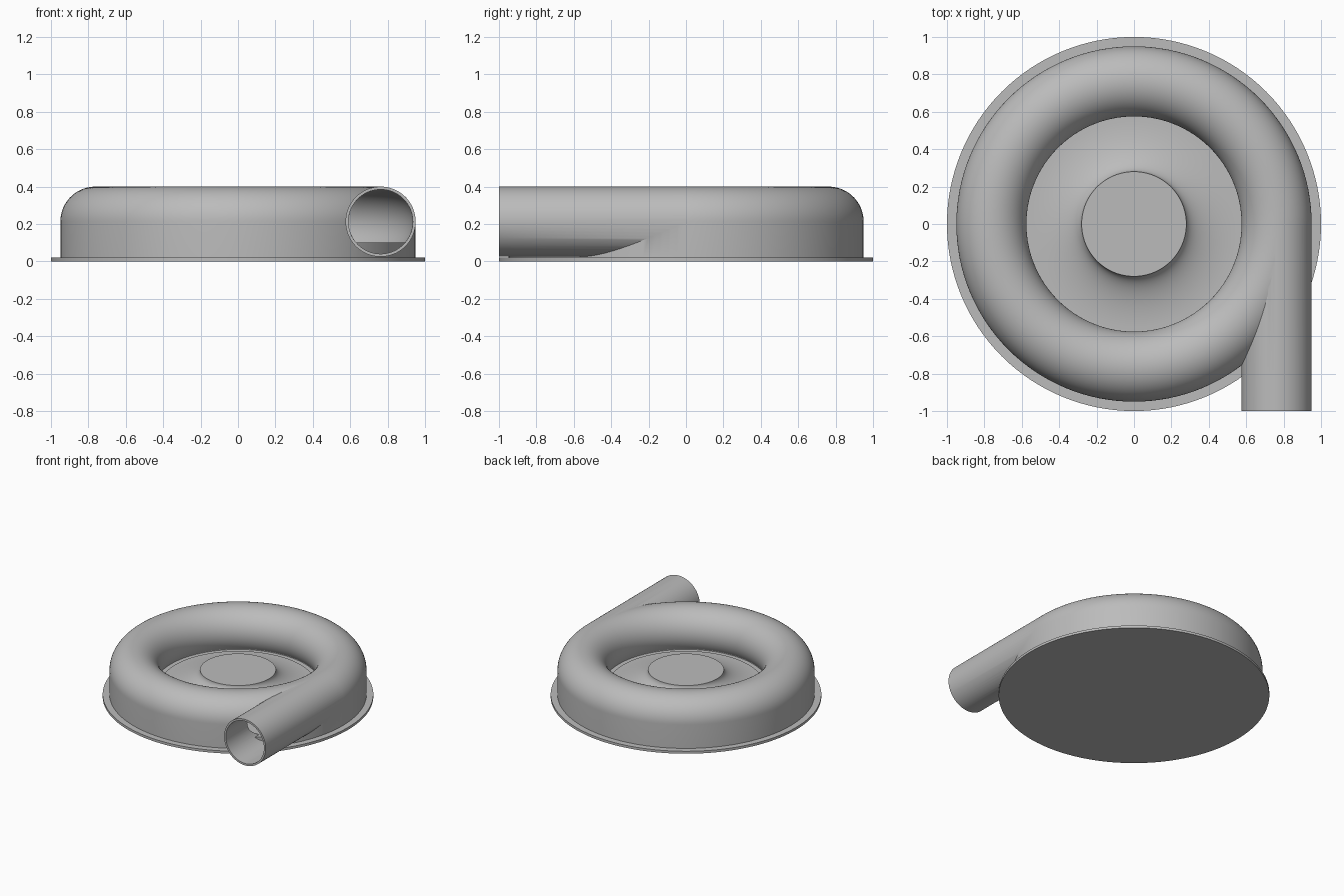
import bpy
import math
from mathutils import Vector

if "Cube" in bpy.data.objects:
    bpy.data.objects.remove(bpy.data.objects["Cube"], do_unlink=True)

RING, TUBE, BORE, MID = 0.7625, 0.1875, 0.172, 0.2125
FLOOR, PLATE, SEGS = 0.1, 0.02, 128

grey = bpy.data.materials.new("cast grey")
grey.use_nodes = True
colour = (0.5, 0.5, 0.5, 1)
grey.diffuse_color = colour
grey.node_tree.nodes["Principled BSDF"].inputs["Base Color"].default_value = colour


def make_object(name, verts, faces):
    mesh = bpy.data.meshes.new(name)
    mesh.from_pydata(verts, [], faces)
    mesh.materials.append(grey)
    obj = bpy.data.objects.new(name, mesh)
    bpy.context.collection.objects.link(obj)
    # consistent outward normals
    import bmesh
    bm = bmesh.new()
    bm.from_mesh(mesh)
    bmesh.ops.remove_doubles(bm, verts=bm.verts, dist=1e-5)
    bmesh.ops.recalc_face_normals(bm, faces=bm.faces)
    bm.to_mesh(mesh)
    bm.free()
    return obj


def arc(cx, cz, rx, rz, start, end, steps):
    angles = [math.radians(start + (end - start) * i / steps) for i in range(steps + 1)]
    return [(cx + rx * math.cos(a), cz + rz * math.sin(a)) for a in angles]


def revolve(name, profile, closed):
    """Spin an (r, z) profile about z; an open profile gets flat end caps."""
    n = len(profile)
    verts = []
    for s in range(SEGS):
        a = math.tau * s / SEGS
        verts += [(r * math.cos(a), r * math.sin(a), z) for r, z in profile]
    faces = []
    for s in range(SEGS):
        t = (s + 1) % SEGS
        for i in range(n if closed else n - 1):
            j = (i + 1) % n
            faces.append((s * n + i, t * n + i, t * n + j, s * n + j))
    if not closed:
        faces += [tuple(s * n + k for s in range(SEGS)) for k in (0, n - 1)]
    return make_object(name, verts, faces)


def pipe(name, radius, y0, y1):
    """Solid cylinder along y on the outlet axis."""
    ring = arc(RING, MID, radius, radius, 0, 360, 64)[:-1]
    n = len(ring)
    verts = [(x, y, z) for y in (y0, y1) for x, z in ring]
    faces = [(i, (i + 1) % n, n + (i + 1) % n, n + i) for i in range(n)]
    faces += [tuple(range(n)), tuple(range(n, 2 * n))]
    return make_object(name, verts, faces)


def combine(target, other, operation):
    mod = target.modifiers.new(operation, 'BOOLEAN')
    mod.object, mod.operation, mod.solver = other, operation, 'EXACT'
    bpy.context.view_layer.objects.active = target
    bpy.ops.object.modifier_apply(modifier=mod.name)
    bpy.data.objects.remove(other, do_unlink=True)


# Mounting plate
base = revolve("base_plate", [(1, 0), (1, PLATE)], False)

# Volute housing: straight outer wall, rounded crown, tucked inner lip
wall = [(RING + TUBE, PLATE)] + arc(RING, MID, TUBE, TUBE, 0, 215, 40)
wall.append((wall[-1][0], PLATE))
housing = revolve("volute_housing", wall, True)
combine(housing, pipe("outlet_pipe", TUBE, -1, 0), 'UNION')

# Hollow out the scroll and the outlet
combine(housing, revolve("scroll_cutter", arc(RING, MID, BORE, BORE, 0, 360, 48)[:-1], True), 'DIFFERENCE')
combine(housing, pipe("bore_cutter", BORE, -1.1, -0.02), 'DIFFERENCE')

# Floor of the scroll
floor = revolve("scroll_floor", [(RING + BORE, PLATE), (RING + BORE, FLOOR)], False)

# Flared hub inside the inlet
flare = arc(0.57, 0.22, 0.29, 0.115, 270, 180, 24)
hub = revolve("flared_hub", [(0.57, FLOOR - 0.01)] + flare, False)

for obj in (base, housing, floor, hub):
    bpy.ops.object.select_all(action='DESELECT')
    obj.select_set(True)
    bpy.context.view_layer.objects.active = obj
    bpy.ops.object.shade_smooth_by_angle(angle=math.radians(30))
